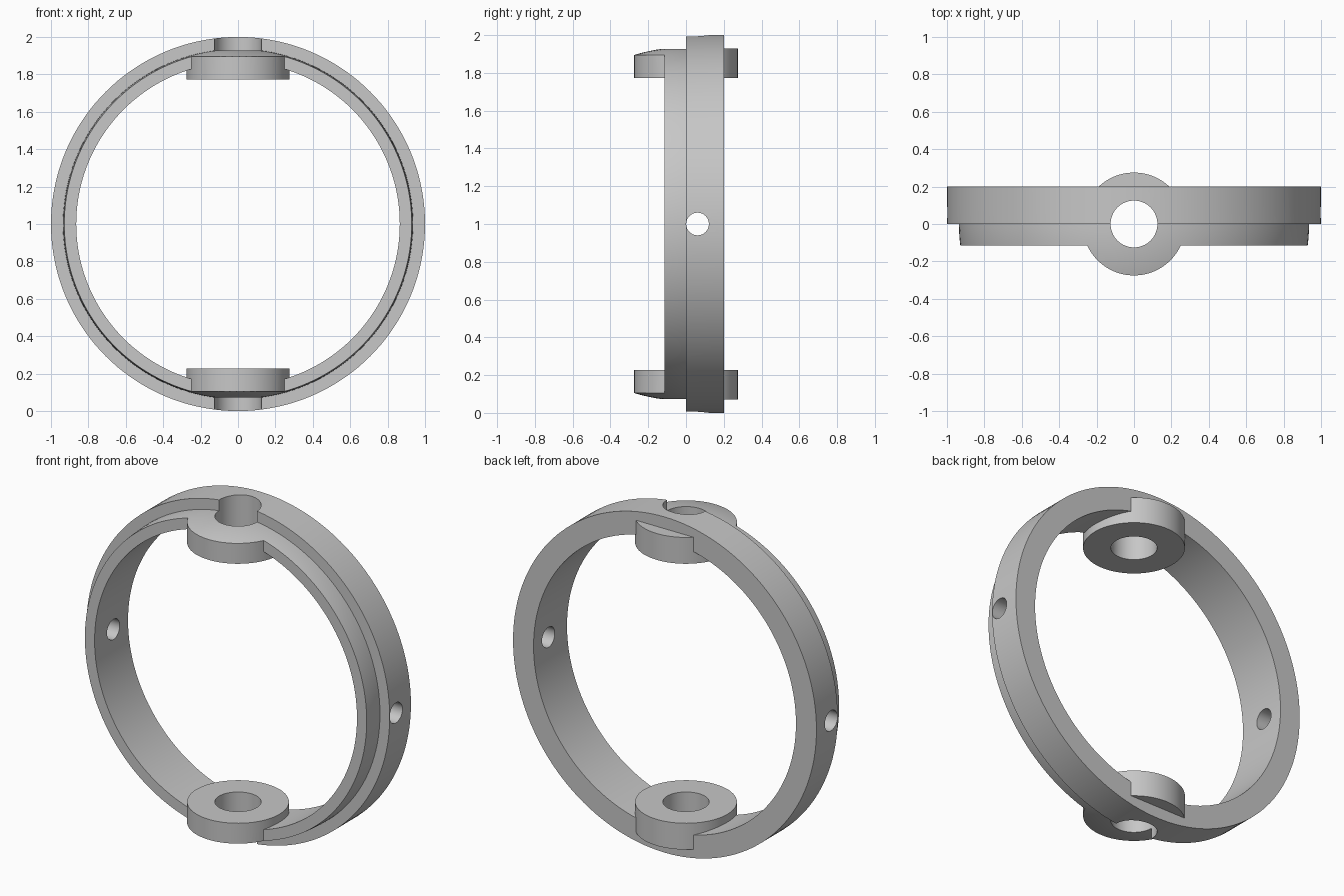
import bpy
import bmesh
from math import cos, sin, pi, sqrt
from mathutils import Matrix

cube = bpy.data.objects.get("Cube")
if cube:
    bpy.data.objects.remove(cube)

INNER, OUTER, DOME = 0.865, 1.0, 0.936
FRONT, BACK = -0.115, 0.2
SEGMENTS = 144

COLOUR = (0.57, 0.57, 0.57, 1)
grey = bpy.data.materials.new("plain grey")
grey.use_nodes = True
grey.diffuse_color = COLOUR
grey.node_tree.nodes["Principled BSDF"].inputs["Base Color"].default_value = COLOUR


def finish(name, bm):
    bmesh.ops.recalc_face_normals(bm, faces=bm.faces)
    mesh = bpy.data.meshes.new(name)
    bm.to_mesh(mesh)
    bm.free()
    mesh.materials.append(grey)
    obj = bpy.data.objects.new(name, mesh)
    bpy.context.collection.objects.link(obj)
    return obj


def revolve(name, profile, phase=0.0):
    """Turn a closed (radius, y) profile about the ring axis."""
    bm = bmesh.new()
    loops = []
    for i in range(SEGMENTS):
        a = 2 * pi * (i + phase) / SEGMENTS
        loops.append([bm.verts.new((r * cos(a), y, 1 + r * sin(a))) for r, y in profile])
    n = len(profile)
    for i, loop in enumerate(loops):
        after = loops[(i + 1) % SEGMENTS]
        for j in range(n):
            k = (j + 1) % n
            bm.faces.new((loop[j], loop[k], after[k], after[j]))
    return finish(name, bm)


def cylinder(name, radius, depth, centre, axis="Z", sides=96):
    """Cylinder turned by half a side, so no corner lies on a symmetry plane."""
    bm = bmesh.new()
    turn = Matrix.Rotation(pi / 2, 4, "Y") if axis == "X" else Matrix()
    turn = Matrix.Translation(centre) @ turn @ Matrix.Rotation(pi / sides, 4, "Z")
    bmesh.ops.create_cone(bm, cap_ends=True, segments=sides, radius1=radius, radius2=radius,
                          depth=depth, matrix=turn)
    return finish(name, bm)


def combine(target, tool, operation):
    mod = target.modifiers.new(operation.lower(), "BOOLEAN")
    mod.operation = operation
    mod.solver = "EXACT"
    mod.object = tool
    bpy.context.view_layer.objects.active = target
    bpy.ops.object.modifier_apply(modifier=mod.name)
    bpy.data.objects.remove(tool)


# Main ring band
ring = revolve("pivot_ring", [(INNER, FRONT), (OUTER, FRONT), (OUTER, BACK), (INNER, BACK)])

# Round bosses at the top and bottom, each with its pivot bore
for name, side in (("top", 1), ("bottom", -1)):
    boss = cylinder(name + "_boss", 0.275, 0.157, (0, 0, 1 + side * 0.8515))
    combine(ring, boss, "UNION")
    bore = cylinder(name + "_bore", 0.125, 0.6, (0, 0, 1 + side * 0.9))
    combine(ring, bore, "DIFFERENCE")

# Smaller holes through the left and right sides
for name, side in (("left_bore", 1), ("right_bore", -1)):
    bore = cylinder(name, 0.06, 0.5, (side * 0.95, 0.061, 1), "X", 48)
    combine(ring, bore, "DIFFERENCE")

# Envelope that gives the front half its domed, stepped-in outside
arc = [(sqrt(DOME ** 2 - y * y), y) for y in (-0.4 + 0.4 * i / 20 for i in range(21))]
envelope = revolve("dome_envelope", [(0.6, -0.4)] + arc + [(1.1, 0), (1.1, 0.4), (0.6, 0.4)], 0.37)
combine(ring, envelope, "INTERSECT")

# Smooth curved walls, sharp rims
bpy.ops.object.select_all(action="DESELECT")
ring.select_set(True)
bpy.context.view_layer.objects.active = ring
bpy.ops.object.shade_smooth_by_angle(angle=pi / 6)
